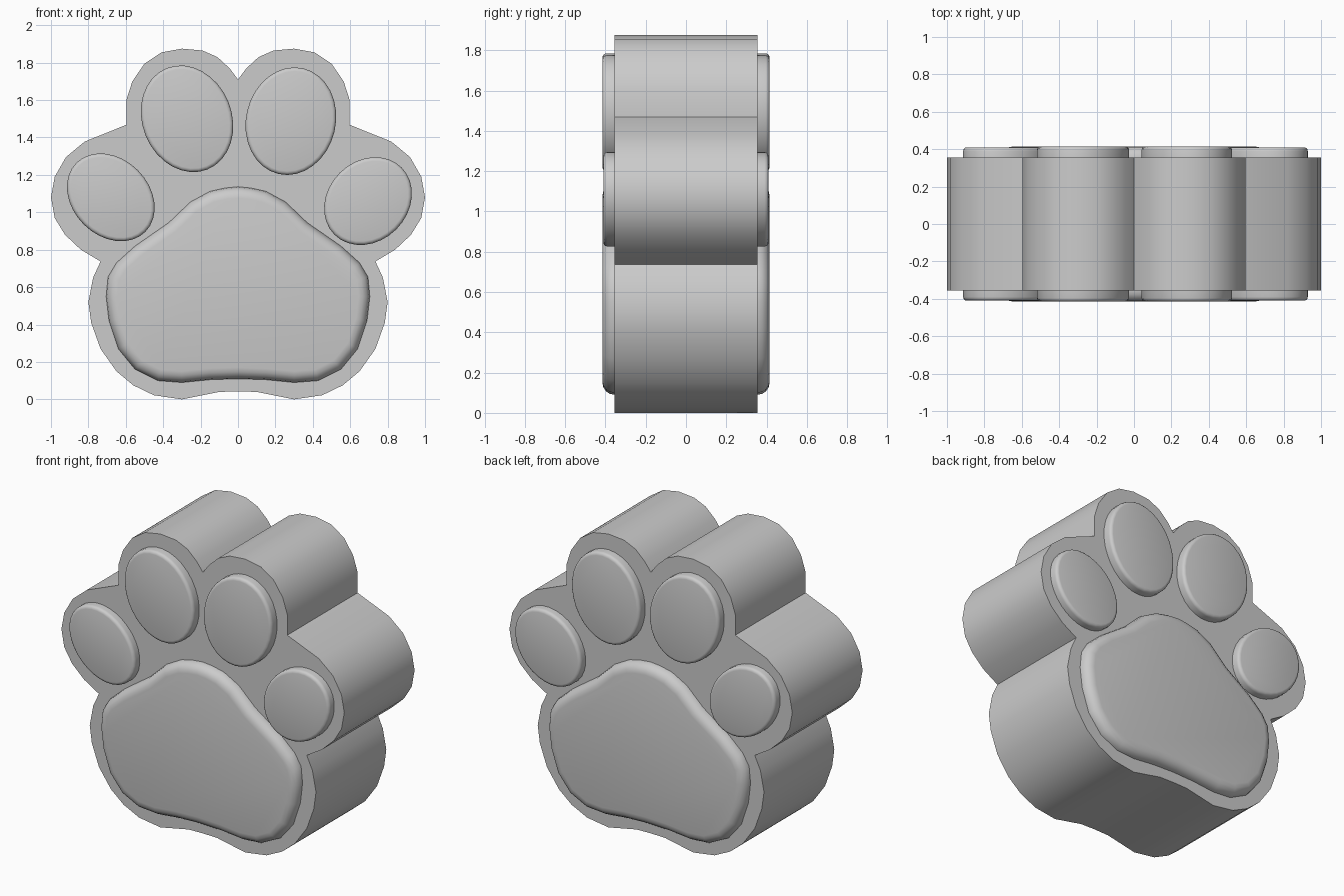
import bpy, bmesh
from math import sin, cos, pi, radians

if "Cube" in bpy.data.objects:
    bpy.data.objects.remove(bpy.data.objects["Cube"])

BODY = 0.355  # half thickness of the body


def mirrored(half):
    """Close a right-half outline (top to bottom on x=0) with its left copy."""
    return half + [(-x, z) for x, z in reversed(half[1:-1])]


def extrude_outline(name, pts, y_front, y_back, bevel=0.0, segs=3, mirror=False):
    bm = bmesh.new()
    front = [bm.verts.new((x, y_front, z)) for x, z in pts]
    back = [bm.verts.new((x, y_back, z)) for x, z in pts]
    cap = bm.faces.new(front)
    bm.faces.new(back[::-1])
    n = len(pts)
    for i in range(n):
        j = (i + 1) % n
        bm.faces.new((front[i], back[i], back[j], front[j]))
    bmesh.ops.recalc_face_normals(bm, faces=bm.faces[:])
    if bevel:
        bmesh.ops.bevel(bm, geom=list(cap.edges), offset=bevel, segments=segs,
                        profile=0.5, affect='EDGES', clamp_overlap=True)
    me = bpy.data.meshes.new(name)
    bm.to_mesh(me)
    bm.free()
    ob = bpy.data.objects.new(name, me)
    bpy.context.collection.objects.link(ob)
    bpy.ops.object.select_all(action='DESELECT')
    ob.select_set(True)
    bpy.context.view_layer.objects.active = ob
    bpy.ops.object.shade_smooth_by_angle(angle=radians(32))
    if mirror:
        m = ob.modifiers.new("both_sides", 'MIRROR')
        m.use_axis = (False, True, False)
    return ob


def tilted_oval(cx, cz, a, b, tilt, n=32):
    """Oval outline with its long axis leaning right by tilt degrees."""
    t = radians(tilt)
    out = []
    for i in range(n):
        u, v = a * cos(2 * pi * i / n), b * sin(2 * pi * i / n)
        out.append((cx + u * cos(t) + v * sin(t), cz - u * sin(t) + v * cos(t)))
    return out


# Body silhouette
body = [(0, 1.71), (0.045, 1.77), (0.11, 1.83), (0.19, 1.865), (0.30, 1.875),
        (0.41, 1.855), (0.50, 1.795), (0.565, 1.70), (0.597, 1.60), (0.597, 1.468),
        (0.82, 1.378), (0.92, 1.295), (0.98, 1.19), (1.0, 1.08), (0.98, 0.97),
        (0.925, 0.88), (0.84, 0.80), (0.735, 0.737), (0.775, 0.65), (0.80, 0.52),
        (0.785, 0.41), (0.735, 0.27), (0.65, 0.15), (0.56, 0.075), (0.45, 0.022),
        (0.30, 0.0), (0.10, 0.04), (0, 0.042)]
extrude_outline("paw_body", mirrored(body), -BODY, BODY)

# Large palm pad, raised on both faces
palm = [(0, 1.137), (0.07, 1.13), (0.15, 1.112), (0.255, 1.055), (0.37, 0.945),
        (0.55, 0.82), (0.65, 0.73), (0.695, 0.655), (0.705, 0.55), (0.69, 0.42),
        (0.64, 0.27), (0.55, 0.16), (0.43, 0.10), (0.30, 0.09), (0.15, 0.105),
        (0, 0.11)]
extrude_outline("palm_pad", mirrored(palm), -0.415, -0.335, 0.06, 4, True)

# Toe pads, raised on both faces
toes = {
    "inner_toe_left": (-0.2725, 1.50, 0.239, 0.292, -22, 0.415),
    "inner_toe_right": (0.2825, 1.4875, 0.240, 0.290, 13, 0.415),
    "outer_toe_left": (-0.68, 1.08, 0.205, 0.261, -45, 0.41),
    "outer_toe_right": (0.695, 1.06, 0.214, 0.254, 45, 0.41),
}
for name, (cx, cz, a, b, tilt, y) in toes.items():
    extrude_outline(name, tilted_oval(cx, cz, a, b, tilt), -y, -0.335, 0.02, 3, True)
